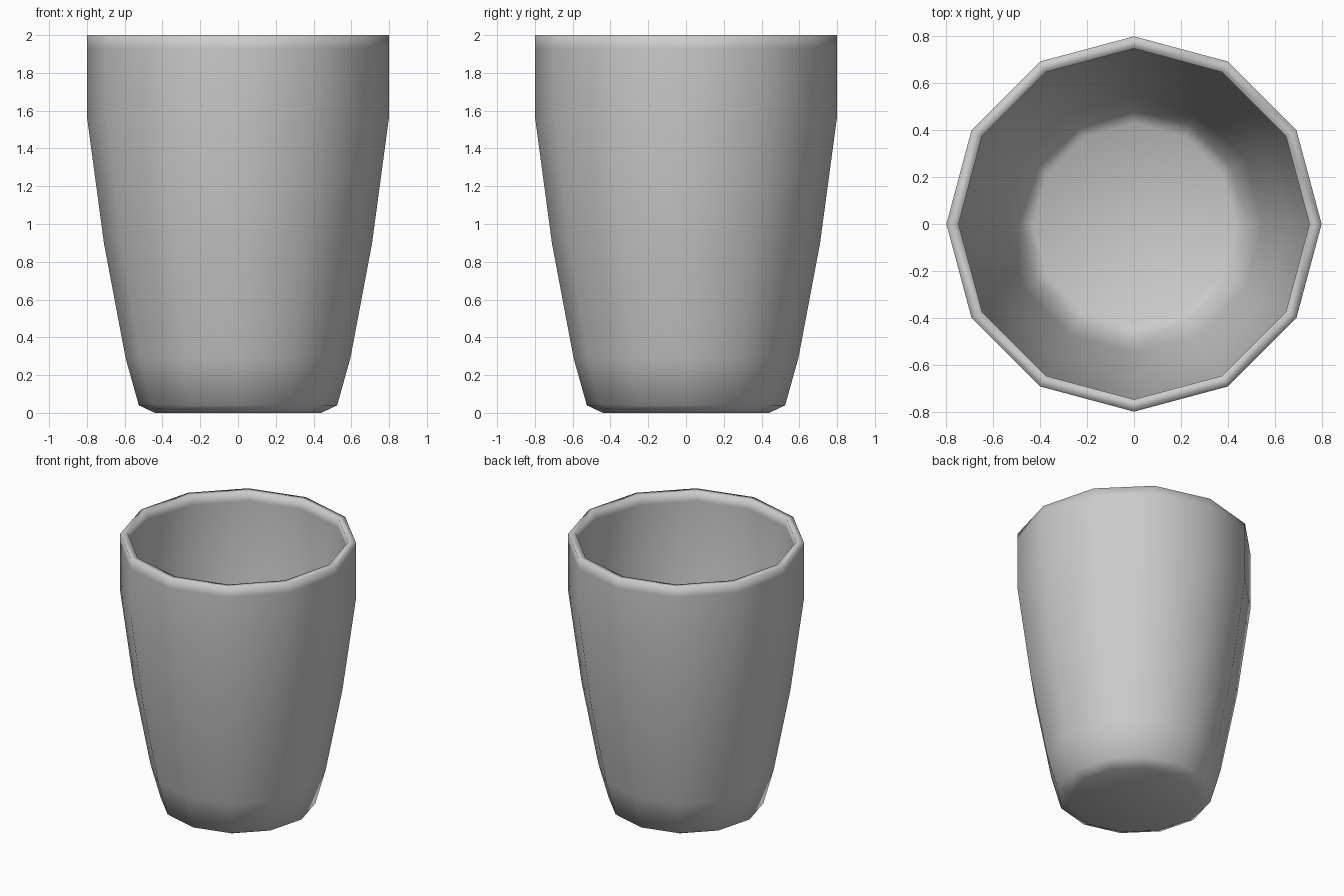
import bpy, bmesh
from math import cos, sin, tau

if "Cube" in bpy.data.objects:
    bpy.data.objects.remove(bpy.data.objects["Cube"])

SIDES = 12

# (radius, height): outer wall from base to rim, then inner wall down to the floor
outer = [(0.44, 0), (0.525, 0.04), (0.595, 0.29), (0.71, 0.9), (0.8, 1.57), (0.8, 1.93), (0.8, 2.0)]
inner = [(0.748, 2.0), (0.748, 1.93), (0.748, 1.57), (0.66, 0.91), (0.547, 0.305), (0.485, 0.085), (0.43, 0.05)]

bm = bmesh.new()
rings = [[bm.verts.new((r * cos(tau * i / SIDES), r * sin(tau * i / SIDES), z))
          for i in range(SIDES)] for r, z in outer + inner]

# Walls
for a, b in zip(rings, rings[1:]):
    for i in range(SIDES):
        j = (i + 1) % SIDES
        bm.faces.new((a[i], a[j], b[j], b[i]))

# Underside and inside floor
bm.faces.new(rings[0][::-1])
bm.faces.new(rings[-1])

bmesh.ops.recalc_face_normals(bm, faces=bm.faces[:])
for f in bm.faces:
    f.smooth = True

mesh = bpy.data.meshes.new("cup")
bm.to_mesh(mesh)
bm.free()
bpy.context.collection.objects.link(bpy.data.objects.new("cup", mesh))
